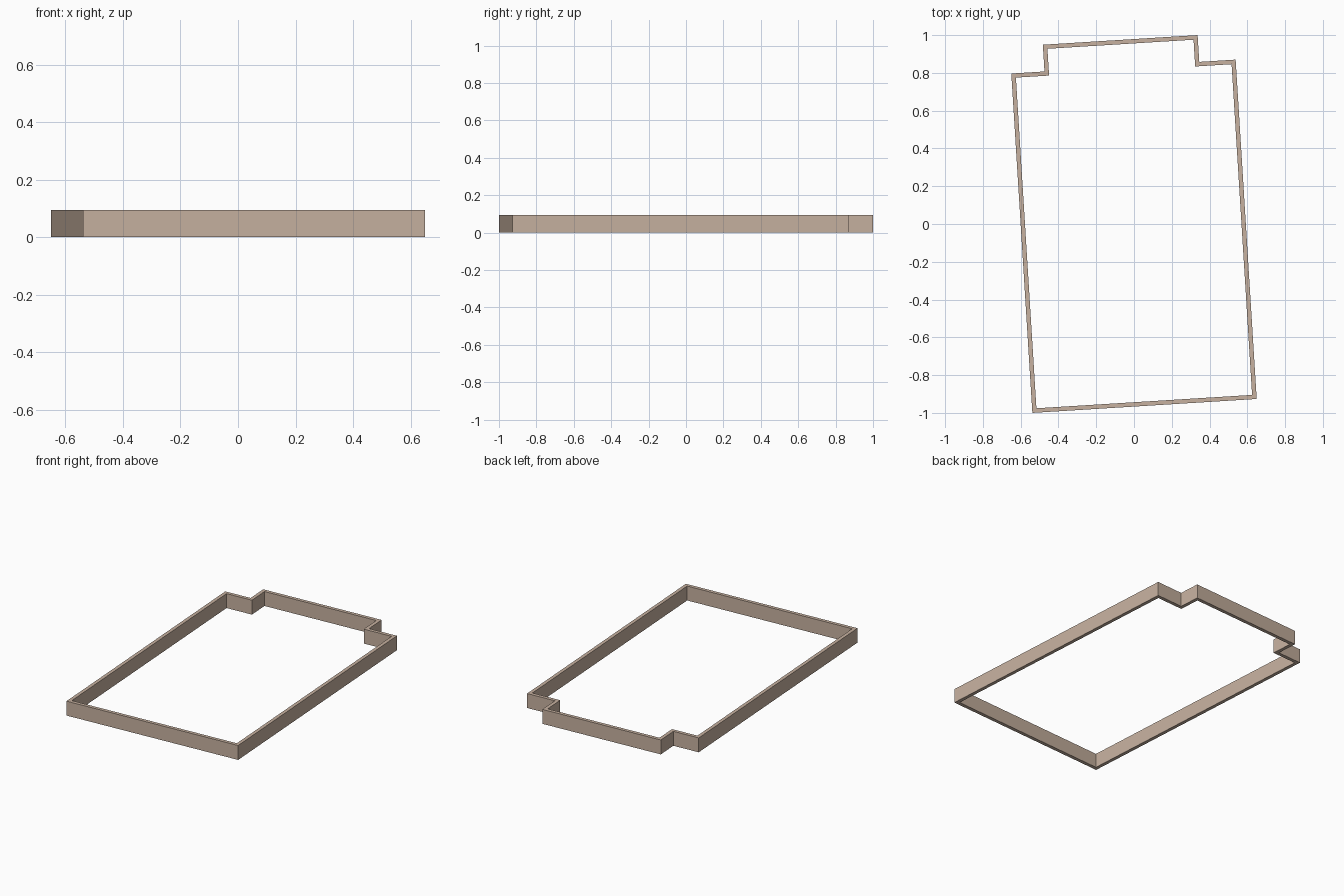
import bpy, bmesh, math
from mathutils import Matrix

cube = bpy.data.objects.get("Cube")
if cube:
    bpy.data.objects.remove(cube)

WIDTH, LENGTH, HEIGHT, WALL = 1.19, 1.80, 0.094, 0.023
TAB_LEFT, TAB_RIGHT, TAB_END = 0.176, 0.997, 1.942
TURN = math.radians(3.55)

# Warm stone colour
stone = bpy.data.materials.new("warm_beige")
stone.use_nodes = True
colour = (0.57, 0.44, 0.35, 1)
stone.diffuse_color = colour
stone.node_tree.nodes["Principled BSDF"].inputs["Base Color"].default_value = colour

# Outer outline: a rectangle with a narrower tab at the back
outline = [(0, 0), (WIDTH, 0), (WIDTH, LENGTH), (TAB_RIGHT, LENGTH),
           (TAB_RIGHT, TAB_END), (TAB_LEFT, TAB_END), (TAB_LEFT, LENGTH), (0, LENGTH)]

bm = bmesh.new()
floor = bm.faces.new([bm.verts.new((x, y, 0)) for x, y in outline])
floor.normal_update()

# Wall footprint: inset the outline evenly and open the middle
bmesh.ops.inset_region(bm, faces=[floor], thickness=WALL,
                       use_boundary=True, use_even_offset=True)
bmesh.ops.delete(bm, geom=[floor], context='FACES')

# Raise the footprint into a wall, keeping its underside
raised = bmesh.ops.extrude_face_region(bm, geom=bm.faces[:], use_keep_orig=True)
bmesh.ops.translate(bm, vec=(0, 0, HEIGHT),
                    verts=[v for v in raised["geom"] if isinstance(v, bmesh.types.BMVert)])

# Turn the wall slightly and centre it
bm.transform(Matrix.Rotation(TURN, 4, 'Z'))
xs = [v.co.x for v in bm.verts]
ys = [v.co.y for v in bm.verts]
bmesh.ops.translate(bm, verts=bm.verts[:],
                    vec=(-(min(xs) + max(xs)) / 2, -(min(ys) + max(ys)) / 2, 0))
bmesh.ops.recalc_face_normals(bm, faces=bm.faces[:])

mesh = bpy.data.meshes.new("perimeter_wall")
bm.to_mesh(mesh)
bm.free()
mesh.materials.append(stone)
wall = bpy.data.objects.new("perimeter_wall", mesh)
bpy.context.collection.objects.link(wall)
